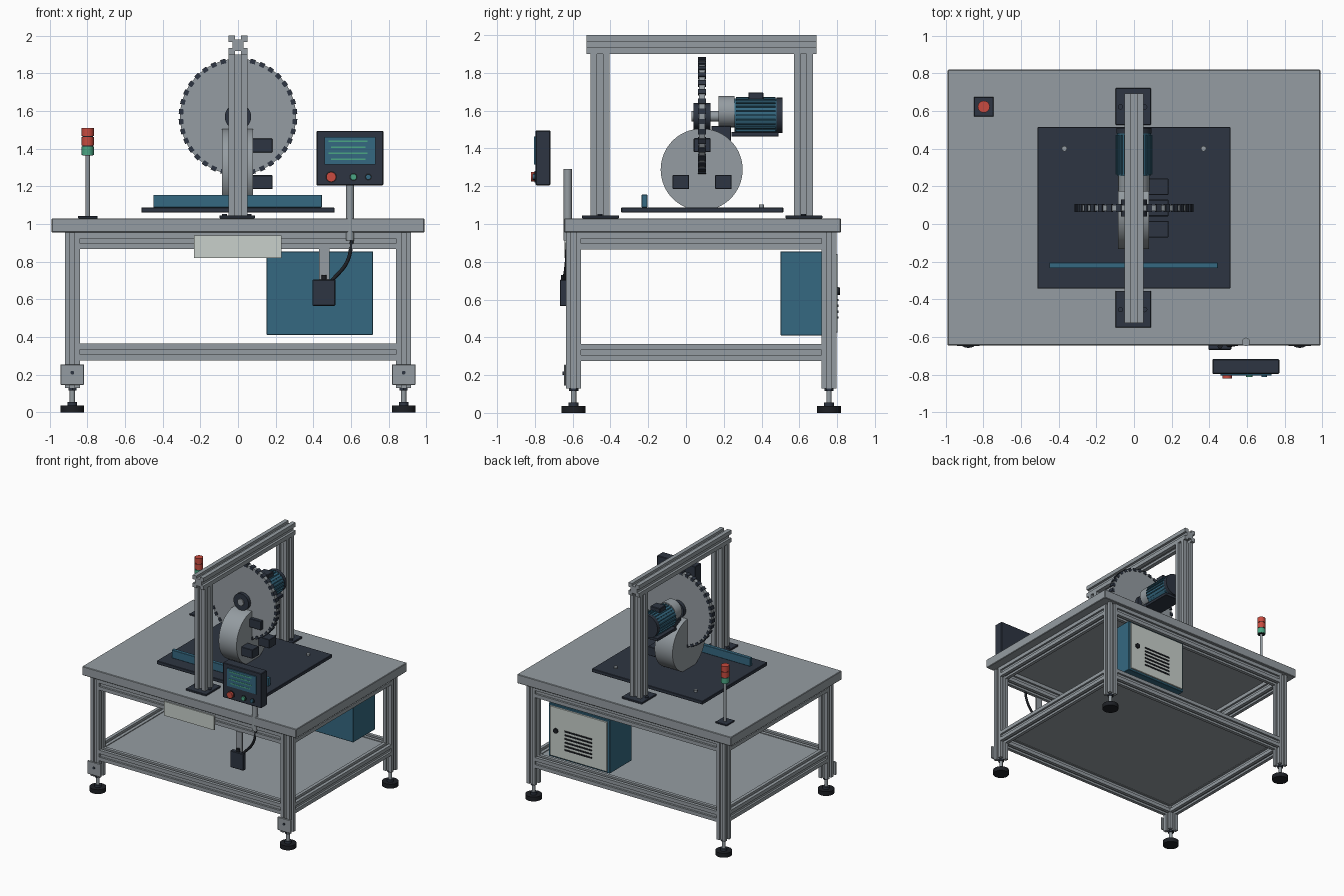
import bpy, bmesh, math
from mathutils import Vector, Matrix

cube = bpy.data.objects.get("Cube")
if cube:
    bpy.data.objects.remove(cube, do_unlink=True)


def material(name, r, g, b):
    m = bpy.data.materials.new(name)
    m.use_nodes = True
    m.diffuse_color = (r, g, b, 1)
    m.node_tree.nodes["Principled BSDF"].inputs["Base Color"].default_value = (r, g, b, 1)
    return m


GREY = material("brushed grey", .30, .335, .36)
DARK = material("dark slate", .027, .036, .054)
BLUE = material("machine blue", .035, .14, .22)
PALE = material("pale panel", .58, .63, .60)
RED = material("signal red", .58, .07, .05)
GREEN = material("signal green", .07, .38, .23)
BLACK = material("rubber black", .012, .014, .018)


def finish(name, bm, mat, smooth=False):
    bmesh.ops.recalc_face_normals(bm, faces=bm.faces)
    mesh = bpy.data.meshes.new(name)
    bm.to_mesh(mesh)
    bm.free()
    mesh.materials.append(mat)
    ob = bpy.data.objects.new(name, mesh)
    bpy.context.collection.objects.link(ob)
    if smooth:
        bpy.ops.object.select_all(action='DESELECT')
        ob.select_set(True)
        bpy.context.view_layer.objects.active = ob
        bpy.ops.object.shade_smooth_by_angle(angle=math.radians(35))
    return ob


def box(name, mat, xs, ys, zs, bevel=0):
    """Box given by its low and high limit on every axis."""
    bm = bmesh.new()
    bmesh.ops.create_cube(bm, size=1)
    for v in bm.verts:
        v.co = [lim[0] if c < 0 else lim[1] for c, lim in zip(v.co, (xs, ys, zs))]
    ob = finish(name, bm, mat)
    if bevel:
        mod = ob.modifiers.new("soft_edges", 'BEVEL')
        mod.width, mod.segments = bevel, 1
    return ob


def rod(name, mat, start, end, radius, sides=32):
    """Cylinder between two points."""
    a, b = Vector(start), Vector(end)
    bm = bmesh.new()
    bmesh.ops.create_cone(bm, cap_ends=True, segments=sides, radius1=radius,
                          radius2=radius, depth=(b - a).length)
    turn = (b - a).to_track_quat('Z', 'Y').to_matrix().to_4x4()
    bm.transform(Matrix.Translation((a + b) / 2) @ turn)
    return finish(name, bm, mat, sides > 8)


def slotted_bar(name, start, end, width, height):
    """Aluminium bar with a slot along each of its four sides."""
    a, b = Vector(start), Vector(end)
    along = (b - a).normalized()
    up = Vector((0, 0, 1)) if abs(along.z) < .5 else Vector((0, 1, 0))
    side = along.cross(up)
    quarter = [(.5, -.5), (.5, -.16), (.3, -.16), (.3, .16), (.5, .16)]
    bm = bmesh.new()
    ring = []
    for k in range(4):
        for u, v in quarter:
            for _ in range(k):
                u, v = -v, u
            ring.append(bm.verts.new(a + side * u * width + up * v * height))
    face = bm.faces.new(ring)
    new = bmesh.ops.extrude_face_region(bm, geom=[face])["geom"]
    bmesh.ops.translate(bm, vec=b - a, verts=[g for g in new if isinstance(g, bmesh.types.BMVert)])
    # Close the start cap if the extrusion consumed it
    if not any(all(v in f.verts for v in ring) for f in bm.faces):
        bm.faces.new(ring)
    return finish(name, bm, GREY)


# Table frame: legs with levelling feet, then rails at two heights
LEG_X, FRONT, BACK = .88, -.595, .757
for x, sx in ((-LEG_X, "right"), (LEG_X, "left")):
    for y, sy in ((FRONT, "front"), (BACK, "back")):
        tag = f"{sy}_{sx}"
        slotted_bar(f"{tag}_leg", (x, y, .13), (x, y, .955), .08, .08)
        rod(f"{tag}_foot_pad", BLACK, (x, y, 0), (x, y, .036), .063)
        rod(f"{tag}_foot_stem", GREY, (x, y, .03), (x, y, .13), .014, 16)
        rod(f"{tag}_foot_collar", DARK, (x, y, .036), (x, y, .055), .026, 16)
        rod(f"{tag}_foot_nut", DARK, (x, y, .115), (x, y, .13), .025, 6)
    box(f"{sx}_leg_plate", GREY, (x - .062, x + .062), (-.647, -.634), (.145, .255), .003)
    rod(f"{sx}_plate_bolt", DARK, (x, -.647, .21), (x, -.654, .21), .01, 12)
for z, level in ((.32, "lower"), (.91, "upper")):
    for y, sy in ((FRONT, "front"), (BACK, "back")):
        slotted_bar(f"{level}_{sy}_rail", (-.84, y, z), (.84, y, z), .08, .088)
    for x, sx in ((-LEG_X, "right"), (LEG_X, "left")):
        slotted_bar(f"{level}_{sx}_rail", (x, -.555, z), (x, .717, z), .08, .088)
box("lower_shelf", GREY, (-.85, .85), (-.565, .727), (.338, .358))
box("table_top", GREY, (-.99, .99), (-.645, .82), (.955, 1.03), .004)

# Work bed with guide fence
box("bed_plate", DARK, (-.513, .512), (-.343, .515), (1.06, 1.088), .003)
box("guide_fence", BLUE, (-.45, .445), (-.235, -.205), (1.088, 1.155), .002)
for x in (-.37, .37):
    rod("bed_pin", GREY, (x, .4, 1.088), (x, .4, 1.103), .014, 16)

# Overhead gantry
for y, tag in ((-.455, "front"), (.622, "back")):
    slotted_bar(f"{tag}_post", (0, y, 1.04), (0, y, 1.9), .1, .1)
    box(f"{tag}_post_base", DARK, (-.098, .09), (y - .095, y + .1), (1.03, 1.045), .002)
    for x in (-.072, .057):
        rod(f"{tag}_base_bolt", DARK, (x, y, 1.045), (x, y, 1.054), .014, 12)
slotted_bar("gantry_beam", (0, -.527, 1.95), (0, .692, 1.95), .1, .1)

# Saw blade with toothed rim
AXIS_Z, BLADE_Y = 1.57, .085
rod("saw_blade", GREY, (0, BLADE_Y - .016, AXIS_Z), (0, BLADE_Y + .016, AXIS_Z), .308, 96)
bm = bmesh.new()
TEETH = 36
for i in range(TEETH):
    spin = Matrix.Rotation(math.tau * (i + .5) / TEETH, 4, 'Y')
    place = Matrix.Translation((0, BLADE_Y, AXIS_Z)) @ spin @ Matrix.Translation((.303, 0, 0))
    bmesh.ops.create_cube(bm, size=1, matrix=place @ Matrix.Diagonal((.024, .042, .028, 1)))
finish("blade_teeth", bm, DARK)
rod("blade_hub", DARK, (0, .04, AXIS_Z), (0, .13, AXIS_Z), .07)
rod("drive_shaft", GREY, (0, .03, AXIS_Z), (0, .2, AXIS_Z), .028)

# Motor with cooling fins
MOTOR_Z = 1.575
rod("gear_head", GREY, (0, .172, 1.595), (0, .258, 1.595), .083)
rod("motor_body", BLUE, (0, .258, MOTOR_Z), (0, .48, MOTOR_Z), .09)
bm = bmesh.new()
for i in range(24):
    spin = Matrix.Rotation(math.tau * i / 24, 4, 'Y')
    place = Matrix.Translation((0, .369, MOTOR_Z)) @ spin @ Matrix.Translation((.09, 0, 0))
    bmesh.ops.create_cube(bm, size=1, matrix=place @ Matrix.Diagonal((.016, .21, .007, 1)))
finish("motor_fins", bm, BLUE)
rod("fan_cover", DARK, (0, .48, MOTOR_Z), (0, .51, MOTOR_Z), .094)
box("terminal_box", DARK, (-.045, .045), (.33, .41), (1.645, 1.697), .004)
box("motor_foot", DARK, (-.08, .08), (.24, .49), (1.463, 1.487), .002)
box("motor_bracket", DARK, (-.05, .05), (.135, .238), (1.355, 1.52), .003)

# Drum below the blade with clamp blocks on its side
rod("drum", GREY, (-.085, .083, 1.288), (.08, .083, 1.288), .217, 64)
for y, z in ((.085, 1.417), (-.027, 1.222), (.198, 1.222)):
    box("clamp_block", DARK, (.075, .183), (y - .044, y + .044), (z - .037, z + .037), .003)

# Control panel with screen and buttons
box("control_panel", DARK, (.417, .772), (-.796, -.718), (1.205, 1.495), .004)
box("panel_screen", BLUE, (.46, .73), (-.804, -.796), (1.315, 1.462))
for i in range(4):
    z = 1.44 - i * .032
    inset = .012 * (i % 2)
    box("screen_line", GREEN, (.482 + inset, .688 - inset), (-.806, -.803), (z - .004, z + .004))
for x, r, reach, mat, tag in ((.495, .026, .82, RED, "stop"), (.613, .017, .813, GREEN, "start"),
                              (.692, .014, .813, BLUE, "reset")):
    rod(f"{tag}_button_ring", BLACK, (x, -.795, 1.25), (x, -.801, 1.25), r + .005, 24)
    rod(f"{tag}_button", mat, (x, -.795, 1.25), (x, -reach, 1.25), r, 24)
rod("panel_pole", GREY, (.595, -.626, .912), (.595, -.626, 1.29), .022)

# Hanging pedal box with its cable
box("hanger_strut", GREY, (.43, .485), (-.64, -.625), (.69, .866))
box("switch_box", DARK, (.395, .517), (-.668, -.632), (.565, .705), .004)
rod("cable_gland", BLACK, (.457, -.65, .7), (.457, -.65, .73), .013, 12)
curve = bpy.data.curves.new("cable", 'CURVE')
curve.dimensions = '3D'
curve.bevel_depth, curve.bevel_resolution = .01, 2
path = curve.splines.new('BEZIER')
points = [(.607, -.626, .92), (.58, -.632, .8), (.5, -.645, .7)]
path.bezier_points.add(len(points) - 1)
for p, co in zip(path.bezier_points, points):
    p.co = co
    p.handle_left_type = p.handle_right_type = 'AUTO'
curve.materials.append(BLACK)
bpy.context.collection.objects.link(bpy.data.objects.new("cable", curve))

# Front name plate, left blank
box("front_plate", PALE, (-.235, .23), (-.644, -.634), (.82, .938))

# Electrical cabinet with vented door
box("cabinet", BLUE, (.152, .717), (.5, .79), (.41, .855), .003)
box("cabinet_door", PALE, (.17, .7), (.79, .803), (.425, .84), .002)
for i in range(6):
    z = .505 + i * .031
    box("door_vent", BLACK, (.31, .56), (.803, .808), (z - .006, z + .006))
rod("door_knob", BLACK, (.64, .8, .645), (.64, .816, .645), .02, 20)

# Signal tower
TX, TY = -.798, .623
box("tower_base", DARK, (TX - .052, TX + .052), (TY - .052, TY + .052), (1.03, 1.042), .002)
rod("tower_pole", GREY, (TX, TY, 1.04), (TX, TY, 1.37), .011, 16)
rod("tower_core", BLACK, (TX, TY, 1.365), (TX, TY, 1.505), .028, 24)
for z, mat, tag in ((1.367, GREEN, "low"), (1.417, RED, "middle"), (1.467, RED, "top")):
    rod(f"{tag}_lamp", mat, (TX, TY, z), (TX, TY, z + .044), .032, 24)
